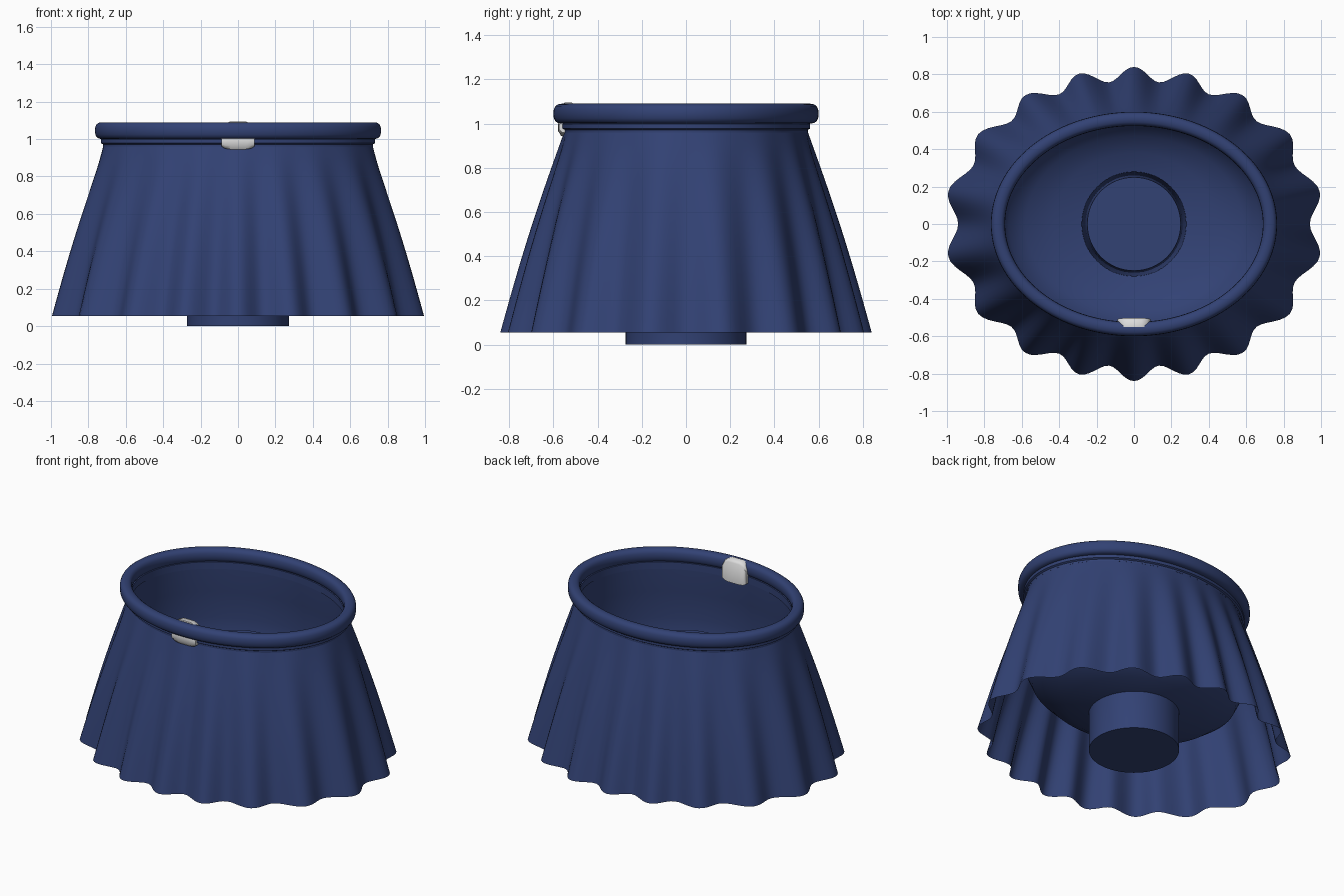
import bpy, bmesh, math

if "Cube" in bpy.data.objects:
    bpy.data.objects.remove(bpy.data.objects["Cube"])

def material(name, rgb):
    m = bpy.data.materials.new(name)
    m.diffuse_color = (*rgb, 1)
    m.use_nodes = True
    m.node_tree.nodes["Principled BSDF"].inputs["Base Color"].default_value = m.diffuse_color
    return m

BLUE = material("navy_blue", (0.032, 0.054, 0.175))
WHITE = material("pale_grey", (0.72, 0.72, 0.72))
N = 216

def finish(name, bm, mat, angle=40):
    bmesh.ops.recalc_face_normals(bm, faces=bm.faces)
    me = bpy.data.meshes.new(name)
    bm.to_mesh(me)
    bm.free()
    me.materials.append(mat)
    ob = bpy.data.objects.new(name, me)
    bpy.context.collection.objects.link(ob)
    bpy.ops.object.select_all(action='DESELECT')
    ob.select_set(True)
    bpy.context.view_layer.objects.active = ob
    bpy.ops.object.shade_smooth_by_angle(angle=math.radians(angle))
    return ob

def loft(name, rings, closed=False, cap=False, n=N):
    """Skin rings (a, b, z, pleat depth) around the z axis."""
    bm = bmesh.new()
    loops = []
    for a, b, z, depth in rings:
        loop = []
        for i in range(n):
            t = 2 * math.pi * i / n
            c, s = math.cos(t), math.sin(t)
            r = 1 / math.hypot(c / a, s / b)
            r -= depth * (0.5 - 0.5 * math.cos(18 * (t - math.pi / 2)))
            loop.append(bm.verts.new((r * c, r * s, z)))
        loops.append(loop)
    pairs = list(zip(loops, loops[1:]))
    if closed:
        pairs.append((loops[-1], loops[0]))
    for p, q in pairs:
        for i in range(n):
            j = (i + 1) % n
            bm.faces.new((p[i], p[j], q[j], q[i]))
    if cap:
        bm.faces.new(loops[0])
        bm.faces.new(loops[-1])
    return finish(name, bm, BLUE)

# Pleated skirt: folds fade out towards the waist
skirt = []
for k in range(17):
    u = k / 16
    bulge = 0.012 * math.sin(math.pi * u)
    skirt.append((1.015 - 0.295 * u + bulge, 0.84 - 0.29 * u + bulge,
                  0.055 + 0.91 * u, 0.075 * (1 - u) ** 0.9))
loft("skirt", skirt)

# Waist band under the rim
loft("waist_band", [(0.695, 0.53, 0.96, 0), (0.722, 0.552, 0.96, 0), (0.722, 0.552, 0.972, 0),
                    (0.733, 0.562, 0.978, 0), (0.733, 0.562, 0.998, 0), (0.72, 0.55, 1.006, 0),
                    (0.695, 0.53, 1.006, 0)], closed=True)

# Rounded rim
rim = []
for k in range(16):
    t = 2 * math.pi * k / 16
    d = 0.038 * math.copysign(abs(math.cos(t)) ** 0.8, math.cos(t))
    h = 0.045 * math.copysign(abs(math.sin(t)) ** 0.8, math.sin(t))
    rim.append((0.727 + d, 0.562 + d, 1.045 + h, 0))
loft("rim", rim, closed=True)

# Inner tub
loft("tub", [(0.70, 0.535, 1.0, 0), (0.70, 0.535, 0.95, 0), (0.715, 0.555, 0.8, 0),
             (0.72, 0.57, 0.62, 0), (0.71, 0.56, 0.48, 0), (0.67, 0.53, 0.40, 0),
             (0.58, 0.47, 0.335, 0), (0.43, 0.38, 0.28, 0), (0.26, 0.26, 0.25, 0)])

# Central post, from the foot up into the tub
loft("post", [(0.273, 0.273, 0, 0), (0.273, 0.273, 0.25, 0), (0.28, 0.28, 0.27, 0),
              (0.25, 0.25, 0.71, 0)], cap=True, n=64)

# Clasp wrapped round the front of the band
bm = bmesh.new()
profile = [(-0.565, 0.945), (-0.578, 0.965), (-0.578, 1.0), (-0.56, 1.06), (-0.55, 1.095),
           (-0.515, 1.095), (-0.503, 1.08), (-0.503, 0.945)]
loops = []
for x, s in ((-0.088, 0.6), (-0.07, 0.88), (-0.04, 1), (0.04, 1), (0.07, 0.88), (0.088, 0.6)):
    loops.append([bm.verts.new((x, -0.54 + (y + 0.54) * (0.7 + 0.3 * s), 0.985 + (z - 0.985) * s))
                  for y, z in profile])
for p, q in zip(loops, loops[1:]):
    for i in range(len(p)):
        j = (i + 1) % len(p)
        bm.faces.new((p[i], p[j], q[j], q[i]))
bm.faces.new(loops[0])
bm.faces.new(loops[-1])
finish("clasp", bm, WHITE, 50)
